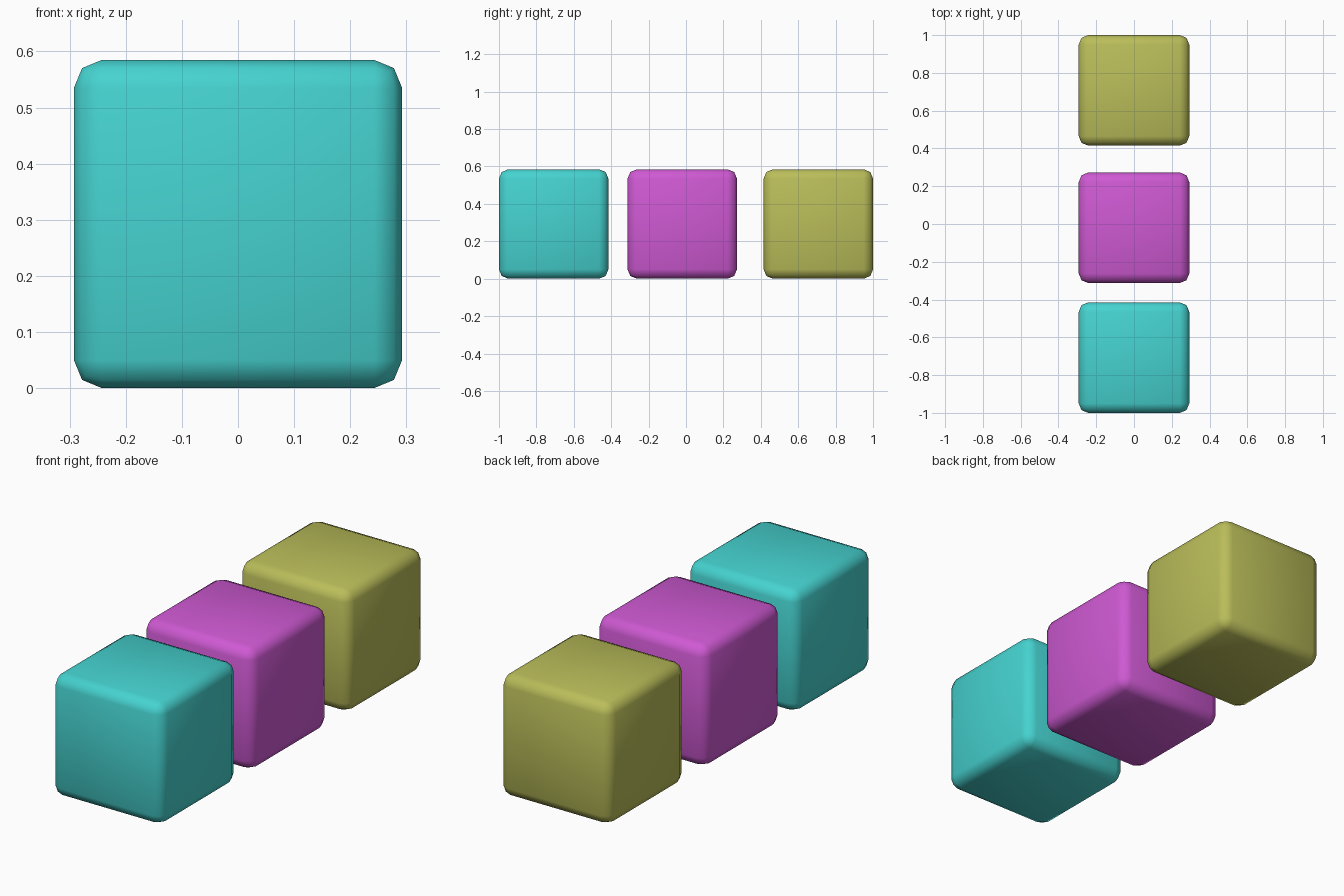
import bpy

if "Cube" in bpy.data.objects:
    bpy.data.objects.remove(bpy.data.objects["Cube"])

SIZE = 0.585
BEVEL = 0.05


def rounded_cube(name, y, colour):
    bpy.ops.mesh.primitive_cube_add(size=SIZE, location=(0, y, SIZE / 2))
    cube = bpy.context.object
    cube.name = name
    # soft two-step edges
    bevel = cube.modifiers.new("soft_edges", 'BEVEL')
    bevel.width = BEVEL
    bevel.segments = 2
    bpy.ops.object.shade_smooth()
    mat = bpy.data.materials.new(name + "_colour")
    mat.diffuse_color = colour
    mat.use_nodes = True
    mat.node_tree.nodes["Principled BSDF"].inputs["Base Color"].default_value = mat.diffuse_color
    cube.data.materials.append(mat)
    return cube


# row of three cubes, front to back
rounded_cube("front_cube", -0.7075, (0.06, 0.65, 0.63, 1))
rounded_cube("middle_cube", -0.02, (0.62, 0.10, 0.65, 1))
rounded_cube("back_cube", 0.7075, (0.49, 0.51, 0.10, 1))
